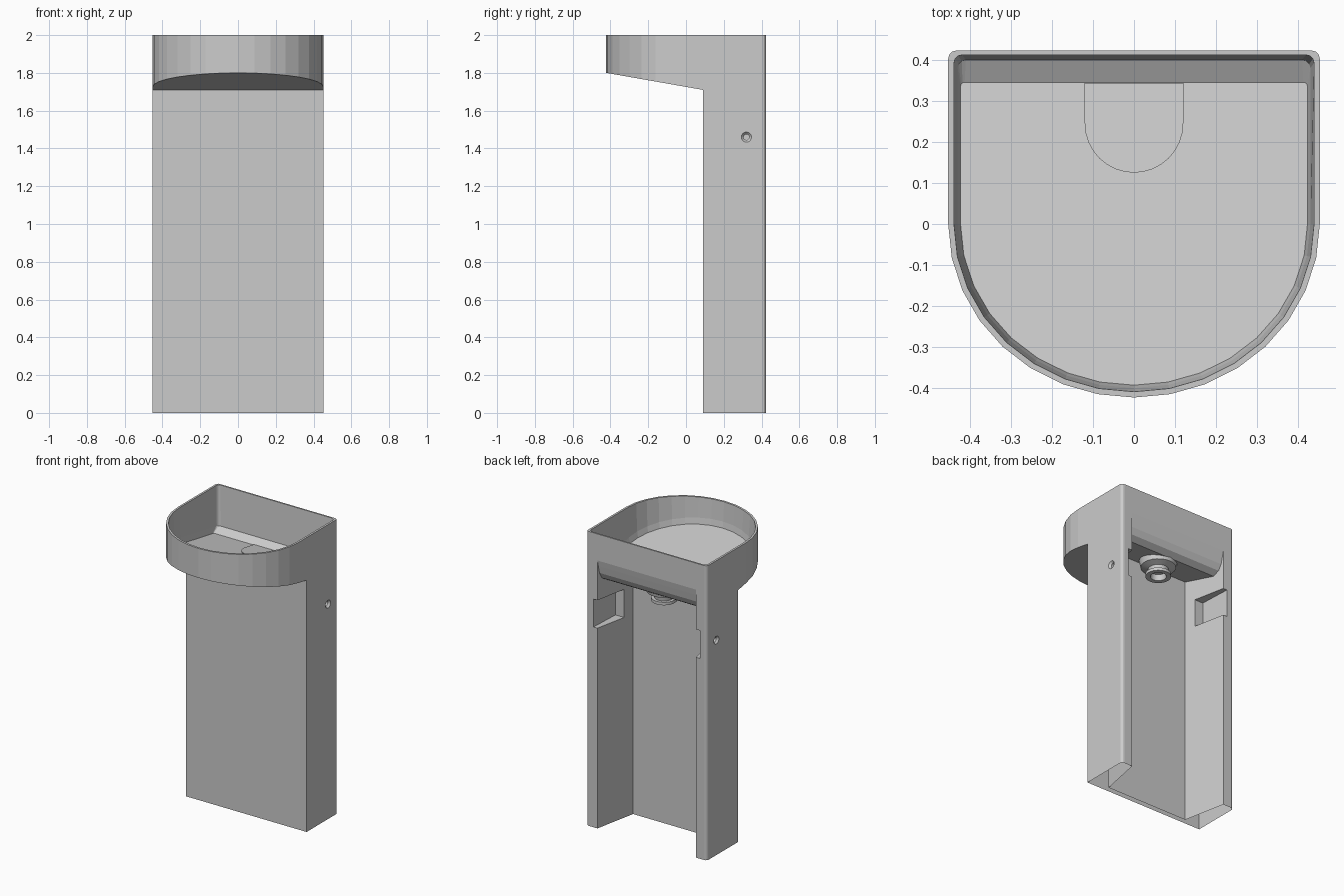
import bpy, bmesh, math

cube = bpy.data.objects.get("Cube")
if cube:
    bpy.data.objects.remove(cube, do_unlink=True)

grey = bpy.data.materials.new("light_grey")
grey.use_nodes = True
COLOUR = (0.6, 0.6, 0.6, 1)
grey.diffuse_color = COLOUR
grey.node_tree.nodes["Principled BSDF"].inputs["Base Color"].default_value = COLOUR

HW, DEPTH, TOP = 0.4525, 0.4225, 2.0     # half width, half depth, rim height
FRONT, CORNER = 0.09, 0.02               # pedestal front, back corner radius
FLANGE, NOTCH = 0.37, 0.40               # inner edge of back flange, pocket edge
POCKET = (1.36, 1.55)


def under(y):
    return 1.71 + 0.176 * (FRONT - y)


def floor(y):
    return under(y) + 0.033


def face(bm, pts):
    return bm.faces.new([bm.verts.new(p) for p in pts])


def sheet(bm, a, b, closed=False):
    """Strip of quads between two rows of points."""
    n = len(a)
    for i in range(n if closed else n - 1):
        j = (i + 1) % n
        face(bm, [a[i], a[j], b[j], b[i]])


def wall(bm, path, low, high):
    """Vertical wall along a plan path; the top may be a function of y."""
    top = high if callable(high) else lambda y: high
    sheet(bm, [(x, y, low) for x, y in path], [(x, y, top(y)) for x, y in path])


def finish(name, bm, smooth=False):
    bmesh.ops.remove_doubles(bm, verts=bm.verts, dist=0.0002)
    bmesh.ops.recalc_face_normals(bm, faces=bm.faces)
    mesh = bpy.data.meshes.new(name)
    bm.to_mesh(mesh)
    bm.free()
    mesh.materials.append(grey)
    obj = bpy.data.objects.new(name, mesh)
    bpy.context.collection.objects.link(obj)
    if smooth:
        bpy.ops.object.select_all(action='DESELECT')
        obj.select_set(True)
        bpy.context.view_layer.objects.active = obj
        bpy.ops.object.shade_smooth_by_angle(angle=math.radians(40))
    return obj


def arc(off=0.0, n=16):
    """Rounded front of the basin, from right to left."""
    return [((HW - off) * math.cos(math.pi * i / n),
             -(DEPTH - off) * math.sin(math.pi * i / n)) for i in range(n + 1)]


def back_corner(off, back, c):
    w = HW - off
    return [(w - c + c * math.cos(t * math.pi / 6),
             back - c + c * math.sin(t * math.pi / 6)) for t in range(4)]


def d_loop(off, back, c=CORNER):
    right = back_corner(off, back, c)
    return arc(off) + [(-x, y) for x, y in right] + right[::-1]


def ring(r, z, cx=0, cy=0, n=24):
    return [(cx + r * math.cos(2 * math.pi * i / n),
             cy + r * math.sin(2 * math.pi * i / n), z) for i in range(n)]


# Basin: front skin, rim, tapered inner wall, sloping floor and underside
bm = bmesh.new()
skin = [(HW, FRONT)] + arc() + [(-HW, FRONT)]
sheet(bm, [(x, y, under(y)) for x, y in skin], [(x, y, TOP) for x, y in skin])
loops = [
    [(x, y, TOP) for x, y in d_loop(0, DEPTH)],
    [(x, y, TOP) for x, y in d_loop(0.014, 0.412)],
    [(x, y, floor(y) + 0.04) for x, y in d_loop(0.023, 0.40)],
    [(x, y, floor(y)) for x, y in d_loop(0.030, 0.345, 0.01)],
]
for a, b in zip(loops, loops[1:]):
    sheet(bm, a, b, True)
face(bm, loops[-1])
face(bm, [(x, y, under(y)) for x, y in arc()]
     + [(-HW, 0.345, under(0.345)), (HW, 0.345, under(0.345))])
finish("basin", bm)

# Pedestal: front panels and the panel behind the basin
bm = bmesh.new()
wall(bm, [(-HW, FRONT), (HW, FRONT)], 0, under(FRONT))
wall(bm, [(-0.31, 0.125), (0.31, 0.125)], 0, under)
curve = [(DEPTH, TOP), (DEPTH, 1.82), (0.415, 1.78), (0.405, 1.73),
         (0.385, 1.69), (0.345, under(0.345))]


def inner_x(y):
    return FLANGE - 0.2 * (DEPTH - y)


sheet(bm, [(inner_x(y), y, z) for y, z in curve],
      [(-inner_x(y), y, z) for y, z in curve])

# Hollow side columns, open at the bottom, each with a fixing pocket
edge_top = under(DEPTH)
for s in (1, -1):
    side = [(s * x, y) for x, y in back_corner(0, DEPTH, CORNER)]
    wall(bm, side, 0, TOP)
    plain = [(s * FLANGE, DEPTH), (s * 0.31, 0.125)]
    pocket = [(s * NOTCH, DEPTH), (s * 0.39, 0.2),
              (s * inner_x(0.2), 0.2), (s * 0.31, 0.125)]
    for low, high, path in ((0, POCKET[0], plain), (*POCKET, pocket),
                            (POCKET[1], under, plain)):
        wall(bm, path, low, high)
        flange_top = TOP if callable(high) else high
        wall(bm, [side[-1], path[0]], low, flange_top)
    for z in POCKET:
        face(bm, [(x, y, z) for x, y in [plain[0]] + pocket[:3]])
    # Recess cheek beside the curved panel
    face(bm, [(s * inner_x(y), y, z) for y, z in curve[1:]]
         + [(s * FLANGE, DEPTH, edge_top)])
    # Outer side with a round countersunk hole
    rings = [[(s * x, 0.32 + p, 1.46 + q) for p, q, _ in ring(r, 0, n=16)]
             for r, x in ((0.027, HW), (0.015, 0.44), (0.015, 0.396))]
    for a, b in zip(rings, rings[1:]):
        sheet(bm, a, b, True)
    rect = [(s * HW, FRONT, 0), (s * HW, side[0][1], 0),
            (s * HW, side[0][1], TOP), (s * HW, FRONT, TOP)]
    edges = []
    for outline in (rect, rings[0]):
        vs = [bm.verts.new(p) for p in outline]
        edges += [bm.edges.new((vs[i - 1], vs[i])) for i in range(len(vs))]
    bmesh.ops.triangle_fill(bm, use_beauty=True, edges=edges,
                            normal=(s, 0, 0))
finish("pedestal", bm)

# Drain cover: thin rounded plate lying on the sloping floor
bm = bmesh.new()
R, CY = 0.12, 0.245
plan = [(R * math.cos(math.pi * i / 16), CY - R * math.sin(math.pi * i / 16))
        for i in range(17)] + [(-R, 0.343), (R, 0.343)]
low = [(x, y, floor(y)) for x, y in plan]
high = [(x, y, floor(y) + 0.005) for x, y in plan]
sheet(bm, low, high, True)
face(bm, high)
finish("drain_cover", bm)

# Drain outlet: sump funnel and collar below the basin
bm = bmesh.new()
stages = [(0.12, 1.69), (0.11, 1.645), (0.065, 1.63), (0.06, 1.60), (0.08, 1.60),
          (0.08, 1.58), (0.05, 1.58), (0.045, 1.62)]
rows = [ring(r, z, 0, 0.235) for r, z in stages]
for a, b in zip(rows, rows[1:]):
    sheet(bm, a, b, True)
face(bm, rows[-1])
finish("drain_outlet", bm, True)
